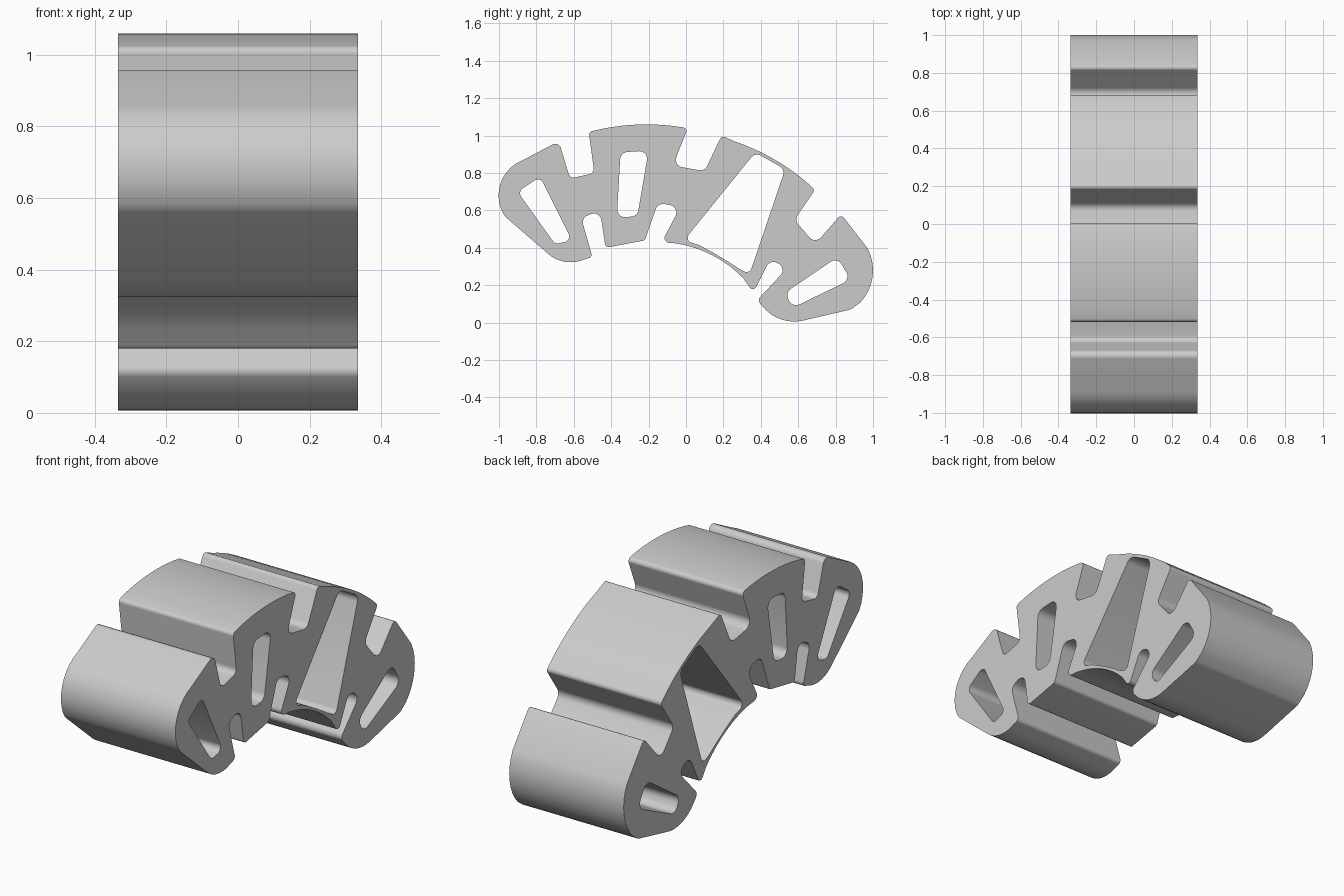
import bpy, bmesh, math
from mathutils import Vector

if "Cube" in bpy.data.objects:
    bpy.data.objects.remove(bpy.data.objects["Cube"], do_unlink=True)

HALF_WIDTH = 0.335


def rounded(radius, *points):
    """Corners in hundredths of a unit, each with a fillet radius."""
    return [(Vector(p) / 100, radius / 100) for p in points]


def arc(start, middle, end, steps=10):
    """Circular arc through three points, without its end points."""
    a, b, c = (Vector(p) / 100 for p in (start, middle, end))
    ab, ac = b - a, c - a
    d = 2 * ab.cross(ac)
    centre = a + Vector((ac.y * ab.length_squared - ab.y * ac.length_squared,
                         ab.x * ac.length_squared - ac.x * ab.length_squared)) / d
    spoke = a - centre
    first = math.atan2(spoke.y, spoke.x)
    last = math.atan2(c.y - centre.y, c.x - centre.x)
    sweep = (last - first) % math.tau
    if d < 0:
        sweep -= math.tau
    angles = [first + sweep * i / steps for i in range(1, steps)]
    return [(centre + spoke.length * Vector((math.cos(t), math.sin(t))), 0) for t in angles]


def fillet(corners, steps=5):
    """Replace each corner by a tangent curve of the given radius."""
    path = []
    for i, (point, radius) in enumerate(corners):
        to_prev = corners[i - 1][0] - point
        to_next = corners[(i + 1) % len(corners)][0] - point
        if not radius:
            path.append(point)
            continue
        half = to_prev.angle(to_next) / 2
        reach = min(radius / math.tan(half), to_prev.length * 0.48, to_next.length * 0.48)
        u, v = to_prev.normalized(), to_next.normalized()
        centre = point + (u + v).normalized() * reach / math.cos(half)
        start, end = point + u * reach - centre, point + v * reach - centre
        for k in range(steps + 1):
            spoke = start.lerp(end, k / steps).normalized() * start.length
            path.append(centre + spoke)
    return path


# Outer edge of the section, counter-clockwise from the front end
front_end = (rounded(3, (-68, 97)) + rounded(8, (-87, 87))
             + arc((-87, 87), (-99, 75), (-97, 57)) + rounded(8, (-97, 57))
             + rounded(0, (-74, 37)) + arc((-74, 37), (-62, 32.3), (-52, 35))
             + rounded(3, (-50, 35)))
front_notch = rounded(4, (-56, 56), (-46, 60))
front_block_foot = rounded(2, (-43, 40), (-22, 44))
middle_notch = rounded(4, (-15, 64), (-3, 62))
rear_block_foot = (rounded(3, (-13, 43)) + arc((-10, 43), (16, 35), (34, 20))
                   + rounded(2, (36, 16)))
rear_notch = rounded(4, (45, 34), (54, 29))
rear_end = (rounded(3, (38, 12)) + arc((40, 10), (49, 2.5), (62, 1))
            + rounded(0, (62, 1)) + rounded(6, (88, 7))
            + arc((90, 8), (100, 27), (95, 43)) + rounded(2, (83, 58)))
rear_groove = rounded(4, (69, 42), (58, 55))
rear_block_top = (rounded(2, (69, 71)) + arc((68, 72), (46, 88), (21, 98.5))
                  + rounded(2, (19, 100)))
middle_groove = rounded(4, (10, 81), (-7, 84))
front_block_top = (rounded(2, (1, 104)) + arc((-2, 104.5), (-20, 106), (-50, 102.5))
                   + rounded(2, (-52, 102)))
front_groove = rounded(3, (-49, 80), (-62, 77))

outline = (front_end + front_notch + front_block_foot + middle_notch
           + rear_block_foot + rear_notch + rear_end + rear_groove
           + rear_block_top + middle_groove + front_block_top + front_groove)

# Through slots
front_slot = rounded(3, (-90, 70), (-78, 78), (-61, 44), (-70, 42))
narrow_slot = rounded(4, (-35, 91), (-20, 92), (-26, 57), (-37, 56))
wide_slot = (rounded(4, (37, 91), (53, 82), (34, 26))
             + arc((31, 27), (17, 36), (4, 43)) + rounded(4, (-1, 44)))
rear_slot = rounded(4, (53, 16), (81, 35), (88, 23), (57, 8))

# Filled section, extruded to both sides
section = bpy.data.curves.new("section", "CURVE")
section.dimensions = "2D"
section.fill_mode = "BOTH"
section.extrude = HALF_WIDTH
for corners in (outline, front_slot, narrow_slot, wide_slot, rear_slot):
    path = fillet(corners)
    spline = section.splines.new("POLY")
    spline.points.add(len(path) - 1)
    spline.use_cyclic_u = True
    for point, place in zip(spline.points, path):
        point.co = (place.x, place.y, 0, 1)

helper = bpy.data.objects.new("section", section)
bpy.context.collection.objects.link(helper)
bpy.context.view_layer.update()
graph = bpy.context.evaluated_depsgraph_get()
mesh = bpy.data.meshes.new_from_object(helper.evaluated_get(graph))
bpy.data.objects.remove(helper, do_unlink=True)

# Weld the walls to the end faces and stand the section upright
bm = bmesh.new()
bm.from_mesh(mesh)
bmesh.ops.remove_doubles(bm, verts=bm.verts, dist=0.0005)
for vert in bm.verts:
    y, z, x = vert.co
    vert.co = (x, y, z)
bmesh.ops.recalc_face_normals(bm, faces=bm.faces)
bm.to_mesh(mesh)
bm.free()

# Plain grey finish
grey = bpy.data.materials.new("light grey")
grey.use_nodes = True
colour = (0.6, 0.6, 0.6, 1)
grey.diffuse_color = colour
grey.node_tree.nodes["Principled BSDF"].inputs["Base Color"].default_value = colour
mesh.materials.clear()
mesh.materials.append(grey)

segment = bpy.data.objects.new("slotted_arch_segment", mesh)
bpy.context.collection.objects.link(segment)
bpy.ops.object.select_all(action="DESELECT")
segment.select_set(True)
bpy.context.view_layer.objects.active = segment
bpy.ops.object.shade_smooth_by_angle(angle=math.radians(35))
